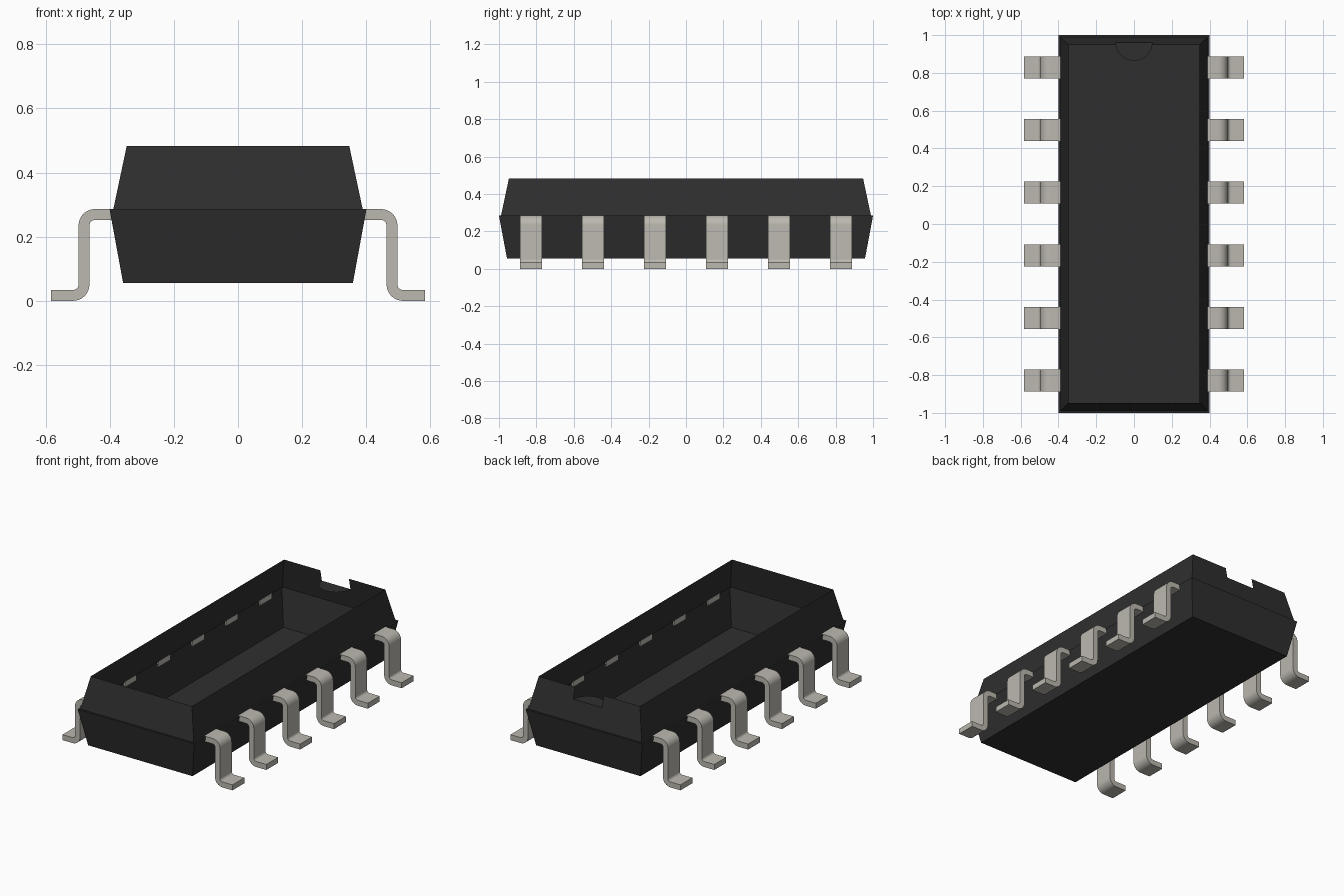
import bpy
import bmesh
import math

cube = bpy.data.objects.get("Cube")
if cube:
    bpy.data.objects.remove(cube, do_unlink=True)


def make_material(name, rgb):
    mat = bpy.data.materials.new(name)
    mat.use_nodes = True
    colour = (*rgb, 1)
    mat.diffuse_color = colour
    mat.node_tree.nodes["Principled BSDF"].inputs["Base Color"].default_value = colour
    return mat


def finish(bm, name, mat):
    mesh = bpy.data.meshes.new(name)
    bm.to_mesh(mesh)
    bm.free()
    mesh.materials.append(mat)
    obj = bpy.data.objects.new(name, mesh)
    bpy.context.collection.objects.link(obj)
    return obj


black = make_material("black plastic", (0.028, 0.028, 0.028))
metal = make_material("tinned metal", (0.50, 0.48, 0.43))

SEAM, TOP, BASE = 0.284, 0.482, 0.055
NOTCH_R, NOTCH_Z = 0.098, 0.412

# Open-topped shell: floor, lower walls, seam ledge, upper walls
bm = bmesh.new()


def ring(x, y, z):
    return [bm.verts.new((sx * x, sy * y, z))
            for sx, sy in ((-1, -1), (1, -1), (1, 1), (-1, 1))]


levels = [ring(0.358, 0.957, BASE), ring(0.40, 1.0, SEAM),
          ring(0.389, 0.989, SEAM), ring(0.347, 0.947, TOP)]
bm.faces.new(reversed(levels[0]))

# Rear wall carries a rectangular gap for the orientation notch
rear_slope = (0.989 - 0.947) / (TOP - SEAM)
notch_y = 0.947 + rear_slope * (TOP - NOTCH_Z)
gap = [bm.verts.new(p) for p in ((-NOTCH_R, 0.947, TOP), (-NOTCH_R, notch_y, NOTCH_Z),
                                 (NOTCH_R, notch_y, NOTCH_Z), (NOTCH_R, 0.947, TOP))]
for low, high in zip(levels, levels[1:]):
    for i in range(4):
        j = (i + 1) % 4
        wall = [low[i], low[j], high[j], high[i]]
        if high is levels[-1] and i == 2:
            wall = [low[i], low[j], high[j]] + gap + [high[i]]
        bm.faces.new(wall)

# Half-round floor of the notch
steps = 16
arc = [bm.verts.new((NOTCH_R * math.cos(a), notch_y - NOTCH_R * math.sin(a), NOTCH_Z))
       for a in (math.pi * k / steps for k in range(1, steps))]
bm.faces.new([gap[1]] + arc[::-1] + [gap[2]])
finish(bm, "chip_body", black)


# Bent lead profile in the xz plane, offset either side of its centre line
def lead_profile(side):
    half = 0.017 * side
    r, x, top, low = 0.034, 0.48, 0.269, 0.017
    pts = [(0.388, top + half)]
    for k in range(9):
        a = math.pi / 2 * (1 - k / 8)
        pts.append((x - r + (r + half) * math.cos(a), top - r + (r + half) * math.sin(a)))
    for k in range(9):
        a = math.pi + math.pi / 2 * k / 8
        pts.append((x + r + (r - half) * math.cos(a), low + r + (r - half) * math.sin(a)))
    return pts + [(0.583, low + half)]


outer, inner = lead_profile(1), lead_profile(-1)
half_width = 0.058


def make_lead(name, side, y):
    bm = bmesh.new()
    rows = [[bm.verts.new((side * px, y + dy, pz)) for px, pz in pts]
            for pts, dy in ((outer, -half_width), (outer, half_width),
                            (inner, half_width), (inner, -half_width))]
    for a, b in zip(rows, rows[1:] + rows[:1]):
        for k in range(len(a) - 1):
            bm.faces.new((a[k], a[k + 1], b[k + 1], b[k]))
    for end in (0, -1):
        bm.faces.new([row[end] for row in rows])
    bmesh.ops.recalc_face_normals(bm, faces=bm.faces)
    return finish(bm, name, metal)


# Six leads along each long side
leads = []
for label, side in (("left", 1), ("right", -1)):
    for n in range(6):
        leads.append(make_lead(f"{label}_lead_{n + 1}", side, (n - 2.5) * 0.3315))

bpy.ops.object.select_all(action="DESELECT")
for lead in leads:
    lead.select_set(True)
bpy.context.view_layer.objects.active = leads[0]
bpy.ops.object.shade_smooth_by_angle(angle=math.radians(35))
